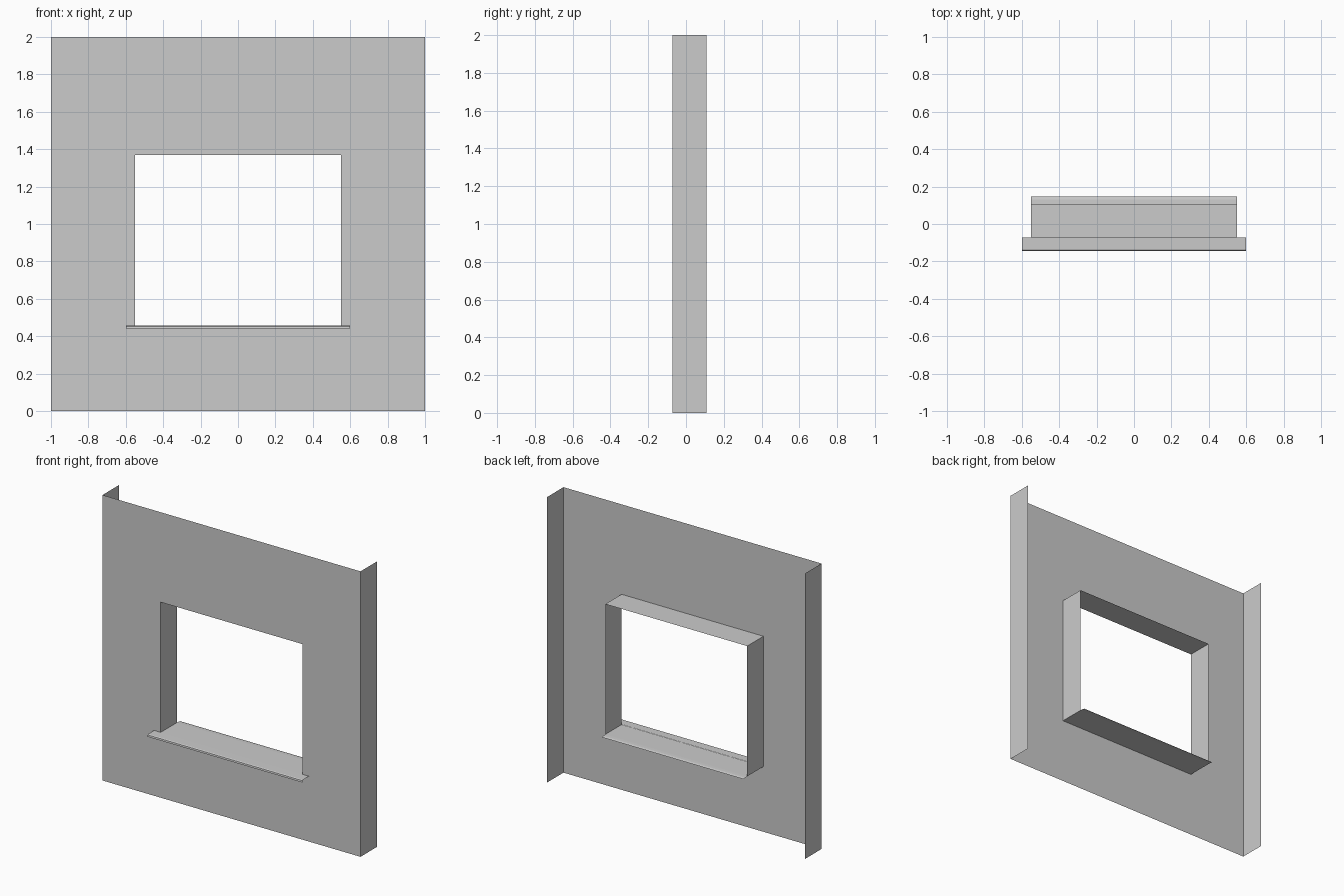
import bpy

if "Cube" in bpy.data.objects:
    bpy.data.objects.remove(bpy.data.objects["Cube"])

FRONT, BACK = -0.072, 0.108      # wall face and rear edge of the folds
HOLE_X, HOLE_LOW, HOLE_TOP = 0.55, 0.457, 1.37


def make(name, verts, faces):
    mesh = bpy.data.meshes.new(name)
    mesh.from_pydata(verts, [], faces)
    mesh.update()
    obj = bpy.data.objects.new(name, mesh)
    bpy.context.collection.objects.link(obj)
    return obj


def rect(x, low, top, y):
    return [(-x, y, low), (x, y, low), (x, y, top), (-x, y, top)]


def strip(name, profile, half):
    """Sheet swept along x from a (y, z) profile running back to front, facing down."""
    verts = [(s * half, y, z) for y, z in profile for s in (-1, 1)]
    faces = [(2 * i, 2 * i + 1, 2 * i + 3, 2 * i + 2)[::-1]
             for i in range(len(profile) - 1)]
    obj = make(name, verts, faces)
    obj.data.flip_normals()
    if obj.data.polygons[0].normal.z > 0:
        obj.data.flip_normals()
    return obj


# Front wall sheet with the window opening
make("wall_face",
     rect(1, 0, 2, FRONT) + rect(HOLE_X, HOLE_LOW, HOLE_TOP, FRONT),
     [(i, (i + 1) % 4, 4 + (i + 1) % 4, 4 + i) for i in range(4)])

# Folded side edges of the wall
for side, label in ((-1, "left"), (1, "right")):
    x = side
    face = (0, 1, 2, 3) if side > 0 else (3, 2, 1, 0)
    make(label + "_wall_return",
         [(x, FRONT, 0), (x, BACK, 0), (x, BACK, 2), (x, FRONT, 2)], [face])

# Window jambs and head running back from the opening
outer = rect(HOLE_X, HOLE_LOW, HOLE_TOP, FRONT)
inner = rect(HOLE_X, HOLE_LOW, HOLE_TOP, BACK)
make("window_reveal", outer + inner,
     [(i, i + 1 if i < 3 else 0, 4 + (i + 1) % 4, 4 + i) for i in (1, 2, 3)])

# Opening floor with its rear flap
strip("sill_floor",
      [(0.147, 0.452), (0.13, 0.456), (BACK, HOLE_LOW), (FRONT, HOLE_LOW)], HOLE_X)

# Projecting sill with a turned-down nose
strip("sill_nose",
      [(FRONT, 0.458), (-0.136, 0.457), (-0.142, 0.453), (-0.144, 0.441)], 0.6)
